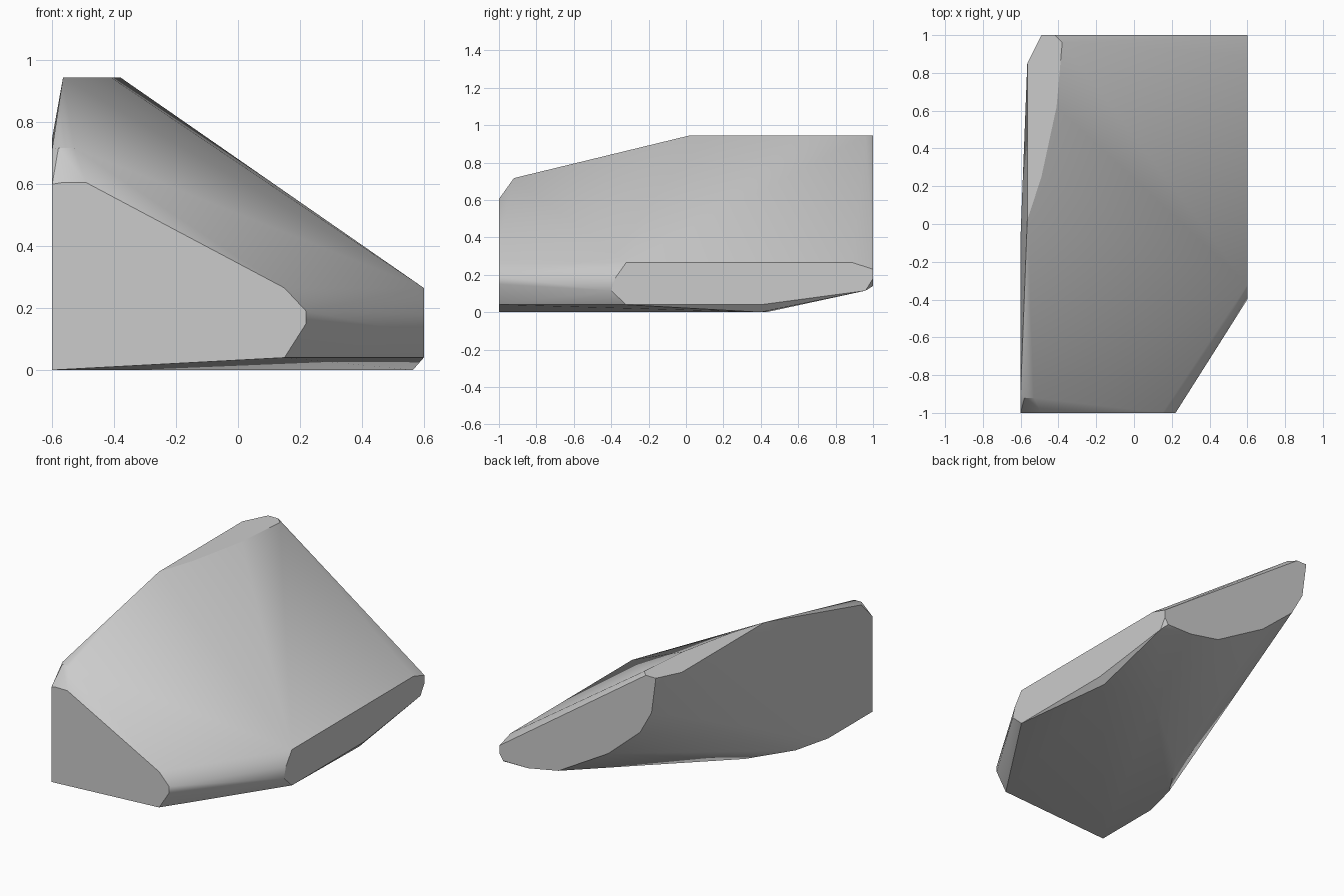
import bpy, bmesh, math

# Remove the default object only
default_cube = bpy.data.objects.get("Cube")
if default_cube:
    bpy.data.objects.remove(default_cube, do_unlink=True)

# Overall limits of the boulder
FRONT, BACK, LEFT, RIGHT, TOP, GROUND = -1.0, 1.0, 0.6, -0.6, 0.945, 0.0


def cut_outline(axis, level, outline):
    """Lift a flat two dimensional outline onto the plane axis = level."""
    points = []
    for a, b in outline:
        point = [a, b]
        point.insert(axis, level)
        points.append(tuple(point))
    return points


# Flat cut on the front, as x and z
front_cut = cut_outline(1, FRONT, [
    (RIGHT, GROUND), (RIGHT, .6), (-.57, .605), (-.49, .605),
    (.15, .265), (.22, .19), (.22, .15), (.15, .04)])

# Flat cut on the back, as x and z
back_cut = cut_outline(1, BACK, [
    (LEFT, .23), (LEFT, .18), (.575, .14), (.4, .14), (.19, .18), (-.155, .38),
    (-.38, .575), (-.46, .72), (-.49, TOP), (-.42, TOP)])

# Flat cut on the left flank, as y and z
left_cut = cut_outline(0, LEFT, [
    (-.32, .265), (.89, .265), (.96, .115), (.4, .04),
    (-.32, .04), (-.4, .115), (-.38, .18)])

# Narrow flat crest, as x and y
crest = cut_outline(2, TOP, [
    (-.565, .02), (-.565, .85), (-.38, .96), (-.385, .92),
    (-.41, .62), (-.49, .25)])

# Underside resting on the ground, as x and y
underside = cut_outline(2, GROUND, [
    (RIGHT, -.56), (-.54, -.32), (-.37, -.06), (.2, .43), (.565, .4)])

# Rounded shoulders on the right flank
shoulders = [(RIGHT, -.05, .75), (RIGHT, -.89, .715),
             (-.58, -.92, .717), (-.53, -.92, .717)]

# Wrap a tight convex skin round all the outlines
bm = bmesh.new()
for point in front_cut + back_cut + left_cut + crest + underside + shoulders:
    bm.verts.new(point)
hull = bmesh.ops.convex_hull(bm, input=bm.verts[:])
loose = [v for v in bm.verts if not v.link_faces]
bmesh.ops.delete(bm, geom=loose, context='VERTS')
bmesh.ops.dissolve_limit(bm, angle_limit=math.radians(0.5),
                         verts=bm.verts[:], edges=bm.edges[:])
bmesh.ops.recalc_face_normals(bm, faces=bm.faces[:])


def is_flat_cut(face):
    """True for the faces sliced along the front, back, left or top plane."""
    for axis, level in ((1, FRONT), (1, BACK), (0, LEFT), (2, TOP)):
        if all(abs(v.co[axis] - level) < .001 for v in face.verts):
            return True
    return False


# Smooth the weathered skin, keeping the rims of the flat cuts crisp
for face in bm.faces:
    face.smooth = True
for edge in bm.edges:
    first, second = edge.link_faces
    same_kind = is_flat_cut(first) == is_flat_cut(second)
    edge.smooth = same_kind and edge.calc_face_angle() < math.radians(40)

mesh = bpy.data.meshes.new("boulder")
bm.to_mesh(mesh)
bm.free()
boulder = bpy.data.objects.new("boulder", mesh)
bpy.context.collection.objects.link(boulder)

# Plain stone colour
stone = bpy.data.materials.new("light grey stone")
stone.use_nodes = True
colour = (.6, .6, .6, 1)
stone.diffuse_color = colour
stone.node_tree.nodes["Principled BSDF"].inputs["Base Color"].default_value = colour
mesh.materials.append(stone)
